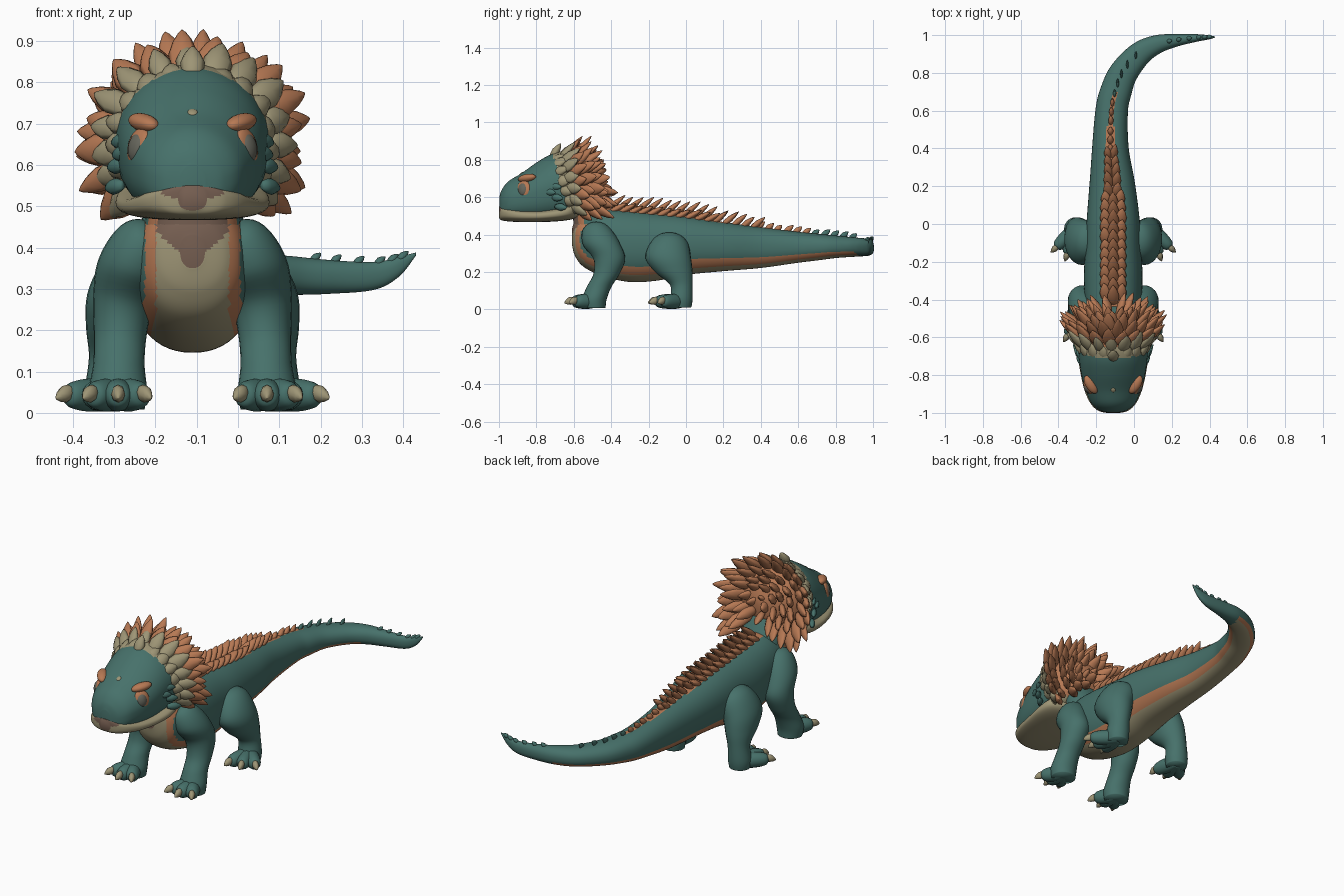
import bpy, bmesh, math, random
from mathutils import Vector as V

if "Cube" in bpy.data.objects:
    bpy.data.objects.remove(bpy.data.objects["Cube"])

random.seed(4)
CX = -0.11                      # the body's plane of symmetry
COLOURS = {"teal": (0.062, 0.165, 0.145), "orange": (0.47, 0.19, 0.088), "tan": (0.34, 0.30, 0.18),
           "brown": (0.175, 0.11, 0.08), "eye grey": (0.13, 0.13, 0.105)}
NAMES = list(COLOURS)
TEAL, ORANGE, TAN, BROWN, EYE = range(5)
MATS = []
for n, c in COLOURS.items():
    m = bpy.data.materials.new(n)
    m.diffuse_color = (*c, 1)
    m.use_nodes = True
    m.node_tree.nodes["Principled BSDF"].inputs["Base Color"].default_value = m.diffuse_color
    MATS.append(m)


def finish(name, bm):
    bmesh.ops.recalc_face_normals(bm, faces=bm.faces[:])
    for f in bm.faces:
        f.smooth = True
    me = bpy.data.meshes.new(name)
    bm.to_mesh(me)
    bm.free()
    for m in MATS:
        me.materials.append(m)
    ob = bpy.data.objects.new(name, me)
    bpy.context.collection.objects.link(ob)
    return ob


def smooth_path(pts, n):
    """Catmull-Rom through stations (x, y, z, half width, half height)."""
    out = []
    for i in range(len(pts) - 1):
        p = [pts[max(0, min(len(pts) - 1, i + k))] for k in (-1, 0, 1, 2)]
        for s in range(n):
            t = s / n
            out.append([0.5 * (2 * b + (c - a) * t + (2 * a - 5 * b + 4 * c - d) * t * t
                               + (3 * b - a - 3 * c + d) * t ** 3) for a, b, c, d in zip(*p)])
    return out + [list(pts[-1])]


def tube(bm, pts, up=V((0, 0, 1)), sides=32, n=6, power=0.9, low=None, paint=lambda c, u, v: TEAL):
    """Loft of superellipse sections (low: power of the lower half); paint picks face colours."""
    path, rings = smooth_path(pts, n), []
    for i, s in enumerate(path):
        a, b = path[max(0, i - 1)], path[min(len(path) - 1, i + 1)]
        side = (V(b[:3]) - V(a[:3])).cross(up).normalized()
        ring = []
        for k in range(sides):
            c, d = math.cos(math.tau * k / sides), math.sin(math.tau * k / sides)
            p = low if low and d < 0 else power
            u, v = math.copysign(abs(c) ** p, c), math.copysign(abs(d) ** p, d)
            ring.append(bm.verts.new(V(s[:3]) + side * max(s[3], .002) * u + up * max(s[4], .002) * v))
        rings.append(ring)
    for r, q in zip(rings, rings[1:]):
        for k in range(sides):
            j = (k + 1) % sides
            f = bm.faces.new((r[k], r[j], q[j], q[k]))
            a = math.tau * (k + .5) / sides
            f.material_index = paint(f.calc_center_median(), math.cos(a), math.sin(a))
    for r in (rings[0], rings[-1]):
        f = bm.faces.new(r)
        f.material_index = paint(f.calc_center_median(), 0, 0)


def scale(bm, base, direction, length, width, thick, normal, mat):
    """One leaf-shaped scale or claw."""
    d = direction.normalized()
    s = d.cross(normal).normalized()
    t = s.cross(d)
    rings = []
    for h, w in ((-.15, .55), (.15, .9), (.45, 1), (.75, .65), (.93, .28), (1, .04)):
        rings.append([bm.verts.new(base + d * h * length + s * w * width * math.cos(math.tau * k / 8)
                                   + t * w * thick * math.sin(math.tau * k / 8)) for k in range(8)])
    for r, q in zip(rings, rings[1:]):
        for k in range(8):
            bm.faces.new((r[k], r[k - 1], q[k - 1], q[k])).material_index = mat
    for r in (rings[0], rings[-1]):
        bm.faces.new(r).material_index = mat


def blob(bm, centre, axes, radii, mat):
    """Ellipsoid with radii along three given axes."""
    new = bmesh.ops.create_uvsphere(bm, u_segments=20, v_segments=12, radius=1)["verts"]
    for v in new:
        v.co = centre + sum((a * r * k for a, r, k in zip(axes, radii, v.co)), V())
        for f in v.link_faces:
            f.material_index = mat


def profile(rows):
    """Rows of (x, y, half width, z low, z high) to tube stations."""
    return [(x, y, (a + b) / 2, w, (b - a) / 2) for x, y, w, a, b in rows]


# Body and tail in one loft
BODY = profile([(CX, -.61, .03, .35, .43), (CX, -.595, .085, .29, .47), (CX, -.55, .125, .23, .51),
                (CX, -.45, .145, .18, .54), (CX, -.3, .155, .147, .53), (CX, -.15, .15, .155, .515),
                (CX, 0, .142, .185, .50), (CX - .005, .2, .122, .205, .468), (CX - .015, .4, .097, .222, .44),
                (-.118, .6, .086, .25, .415), (-.096, .7, .083, .262, .405), (-.055, .8, .076, .275, .395),
                (.03, .9, .064, .282, .385), (.12, .95, .05, .285, .38), (.22, .972, .034, .288, .37),
                (.33, .985, .02, .298, .365), (.39, .988, .012, .33, .378), (.43, .99, .003, .38, .388)])


def paint_body(c, u, v):
    d = abs(c.x - CX)
    if c.y < -.5 and (v < .6 or c.y < -.57):
        if d < .088:
            return BROWN if c.z > .36 + .9 * d else TAN
        if d < .115:
            return ORANGE
    elif v < 0 and c.x < .12:
        edge = .82 if c.y < -.05 else .91
        return TAN if abs(u) < .66 else ORANGE if abs(u) < edge else TEAL
    if v > 0 and -.45 < c.y < .7 and abs(u) < .36 * (1 - max(0, c.y) / .95):
        return ORANGE
    return TEAL


bm = bmesh.new()
tube(bm, BODY, sides=56, n=9, paint=paint_body)
finish("body_and_tail", bm)

# Neck, with a brown throat edged in orange
def paint_neck(c, u, v):
    if v > -.2:
        return TEAL
    return BROWN if abs(u) < .75 else ORANGE if abs(u) < .93 else TEAL

bm = bmesh.new()
tube(bm, [(CX, -.47, .32, .10, .10), (CX, -.495, .42, .115, .105), (CX, -.51, .5, .112, .095),
          (CX, -.545, .58, .10, .085), (CX, -.575, .65, .07, .07)], up=V((0, 1, 0)), paint=paint_neck)
finish("neck", bm)

# Head
def paint_head(c, u, v):
    crown = -.715 + .06 * (1 - v)
    return TEAL if c.y < crown else TAN if c.y < crown + .06 else ORANGE

bm = bmesh.new()
tube(bm, profile([(CX, -.998, .03, .52, .60), (CX, -.985, .075, .495, .64), (CX, -.95, .115, .485, .685),
                  (CX, -.88, .147, .48, .728), (CX, -.8, .168, .475, .785), (CX, -.72, .18, .48, .83),
                  (CX, -.64, .185, .49, .845), (CX, -.56, .17, .52, .825), (CX, -.5, .11, .56, .765),
                  (CX, -.47, .03, .62, .70)]), sides=44, n=8, power=1.05, low=.72, paint=paint_head)
finish("head", bm)

# Lower jaw and lip
def paint_jaw(c, u, v):
    return BROWN if c.y < -.93 and abs(c.x - CX) < .075 and c.z > .515 + 2.5 * (c.x - CX) ** 2 else TAN

bm = bmesh.new()
tube(bm, profile([(CX, -1.0, .035, .49, .55), (CX, -.988, .08, .478, .552), (CX, -.95, .12, .471, .548),
                  (CX, -.88, .152, .467, .536), (CX, -.78, .175, .467, .534), (CX, -.68, .186, .472, .55),
                  (CX, -.61, .168, .482, .57), (CX, -.57, .10, .50, .55)]), sides=48, n=9, power=.75,
     paint=paint_jaw)
finish("lower_jaw", bm)

# Eyes, brows and forehead spot
bm = bmesh.new()
for s in (-1, 1):
    out = V((s * .82, -.55, .14)).normalized()
    along = V((0, 0, 1)).cross(out).normalized()
    high = out.cross(along)
    eye = V((CX + s * .128, -.868, .64))
    blob(bm, eye, (along, high, out), (.044, .05, .02), ORANGE)
    blob(bm, eye + out * .007, (along, high, out), (.029, .036, .019), EYE)
    tip = (along * .93 + high * .15 * s).normalized()
    blob(bm, V((CX + s * .118, -.85, .702)), (tip, out.cross(tip), out), (.055, .022, .028), ORANGE)
blob(bm, V((CX, -.879, .727)), (V((1, 0, 0)), V((0, 1, .5)), V((0, 0, 1))), (.012, .012, .006), TAN)
finish("eyes_and_brows", bm)

# Frill: rings of overlapping scales covering the back of the head
bm = bmesh.new()
for row, (y, rx, rz, length, back, w, mat, n) in enumerate([
        (-.715, .168, .15, .08, .85, .032, TAN, 15), (-.67, .185, .165, .11, .72, .034, TAN, 15),
        (-.64, .19, .17, .125, .66, .036, ORANGE, 16), (-.605, .18, .16, .135, .66, .036, ORANGE, 16),
        (-.575, .145, .14, .14, .76, .034, ORANGE, 14), (-.555, .11, .11, .13, .80, .032, ORANGE, 11),
        (-.545, .07, .075, .12, .86, .03, ORANGE, 8), (-.535, .03, .03, .11, .93, .03, ORANGE, 5)]):
    for i in range(n):
        a = math.radians(-46 + 272 * (i + .25 * (row % 2)) / (n - .75))
        rad = V((math.cos(a), 0, math.sin(a)))
        wide = abs(rad.x) ** -.35 if rad.z < 0 else 1      # squarer lower corners
        base = V((CX + rx * rad.x * wide, y + .04 * (1 - rad.z), .657 + rz * rad.z))
        d = rad * math.sqrt(1 - back * back) + V((random.uniform(-.1, .1), back, random.uniform(-.1, .1)))
        scale(bm, base, d, length * random.uniform(.8, 1.12), w * random.uniform(.85, 1.1), .018, rad, mat)
scale(bm, V((CX, -.715, .815)), V((0, .5, .8)), .085, .03, .022, V((0, -1, .5)), TAN)   # crown horn
finish("frill", bm)

# Small cheek spikes
bm = bmesh.new()
for s in (-1, 1):
    for y, z, dx in ((-.72, .66, .16), (-.71, .60, .17), (-.69, .55, .175), (-.75, .63, .158)):
        scale(bm, V((CX + s * dx, y, z)), V((s * .55, .8, -.1)), .065, .02, .015, V((s, 0, 0)), TEAL)
finish("cheek_spikes", bm)

# Spikes along the back, fading to a teal ridge on the tail
bm = bmesh.new()
spine = smooth_path(BODY, 40)
for i in range(27):
    y = -.42 + i * .05
    x, py, z, hw, hh = min(spine, key=lambda p: abs(p[1] - y) + (9 if p[0] > .2 else 0))
    f = max(0, 1 - max(0, y) / .75)
    big = y < .38
    for s in ((-1, 0, 1) if y < .12 else (-1, 1) if big else (0,)):
        tall = s == 0 or y >= .12
        length = ((.055 + .065 * f) * (1 if tall else .75) if big else .05) * random.uniform(.85, 1.1)
        base = V((x + s * .034 * f * (1 if y < .12 else .6), py + (.02 if s else 0), z + hh - .008 - .008 * abs(s)))
        scale(bm, base, V((s * .15, .8, .66 if tall else .42)), length, .024 * f + .007, .016,
              V((0, -.5, 1)), ORANGE if y < .64 else TEAL)
for k in range(6):               # ridge round the bend of the tail
    x, py, z, hw, hh = spine[int(len(spine) * (.80 + .028 * k))]
    scale(bm, V((x, py, z + hh - .006)), V((.7, .25, .6)), .03, .012, .01, V((0, 0, 1)), TEAL)
finish("back_spikes", bm)

# Legs, toes and claws
FRONT = [(.09, -.48, .44, .03, .04), (.115, -.475, .415, .07, .08), (.15, -.45, .345, .082, .10),
         (.168, -.41, .27, .073, .085), (.175, -.425, .19, .064, .07), (.178, -.465, .12, .062, .066),
         (.18, -.49, .055, .07, .066), (.18, -.49, .008, .064, .06)]
HIND = [(.09, -.09, .385, .03, .05), (.125, -.09, .35, .08, .10), (.168, -.095, .275, .087, .122),
        (.185, -.065, .20, .074, .10), (.195, -.025, .13, .056, .06), (.2, -.025, .055, .06, .06),
        (.2, -.025, .012, .054, .054)]
for name, leg, angles, reach in (("front_leg", FRONT, (-30, 0, 32), .10), ("hind_leg", HIND, (-10, 18, 46), .12)):
    for s, label in ((-1, "left"), (1, "right")):
        bm = bmesh.new()
        tube(bm, [(CX + s * x, y, z, a, b) for x, y, z, a, b in leg], up=V((0, 1, 0)), sides=24, power=1)
        fx, fy = CX + s * leg[-1][0], leg[-1][1]
        for a in angles:
            d = V((s * math.sin(math.radians(a)), -math.cos(math.radians(a)), 0))
            o = V((fx, fy, .043))
            knots = [(-.01, .03, .034), (.4, .038, .04), (.85, .035, .037), (1.12, .026, .027), (1.2, .008, .01)]
            tube(bm, [(*(o + d * reach * t), w, h) for t, w, h in knots], sides=16, n=4, power=1)
            scale(bm, o + d * reach * 1.08 + V((0, 0, .01)), d + V((0, 0, -.35)), .055, .017, .021, V((0, 0, 1)), TAN)
        finish(f"{name}_{label}", bm)
